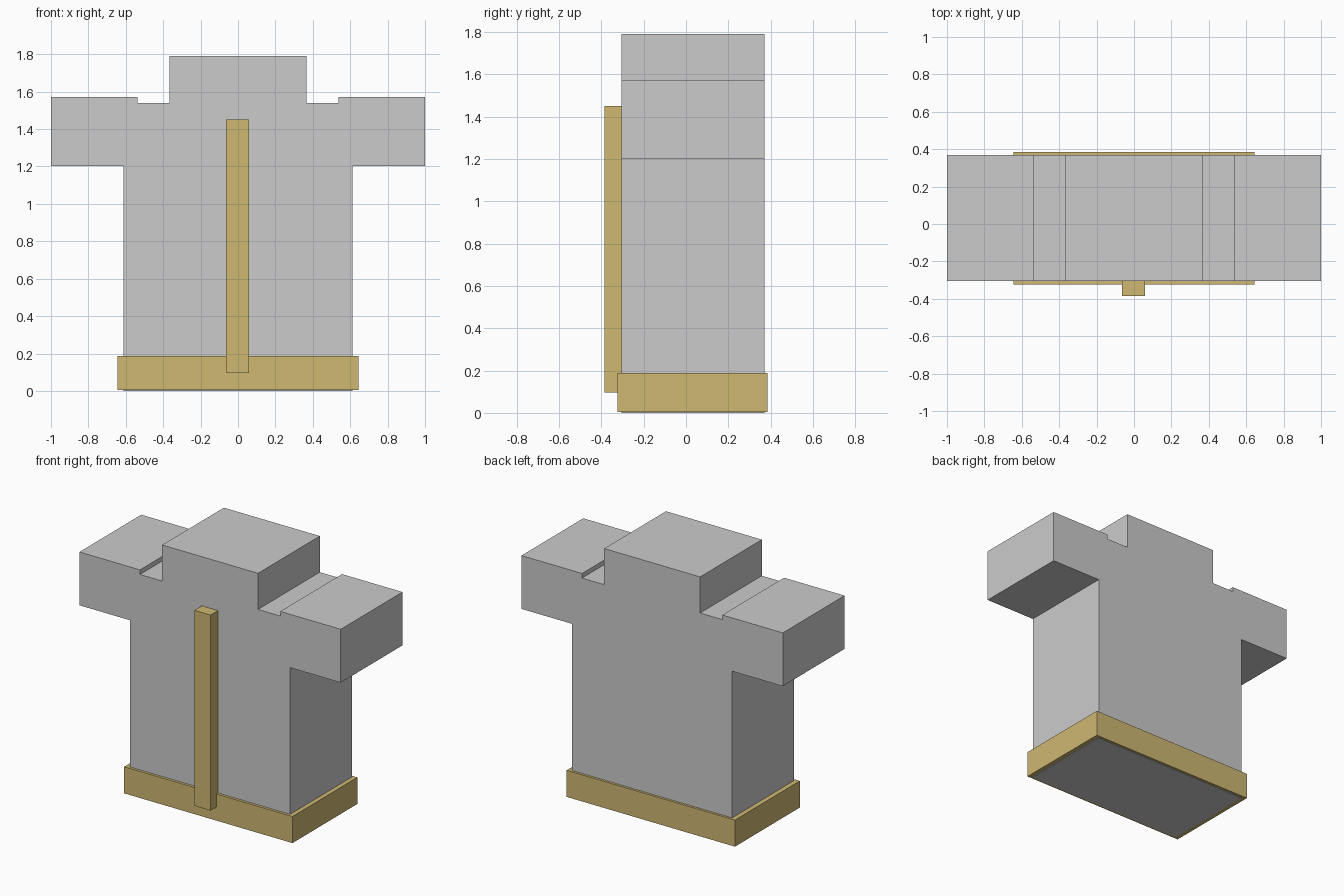
import bpy, bmesh

if "Cube" in bpy.data.objects:
    bpy.data.objects.remove(bpy.data.objects["Cube"])

gold = bpy.data.materials.new("gold")
gold.diffuse_color = (0.62, 0.48, 0.17, 1)
gold.use_nodes = True
gold.node_tree.nodes["Principled BSDF"].inputs["Base Color"].default_value = gold.diffuse_color


def extrude_profile(name, points, y0, y1, material=None):
    """Extrude an x-z outline from y0 to y1."""
    bm = bmesh.new()
    face = bm.faces.new([bm.verts.new((x, y0, z)) for x, z in points])
    result = bmesh.ops.extrude_face_region(bm, geom=[face])
    moved = [v for v in result["geom"] if isinstance(v, bmesh.types.BMVert)]
    bmesh.ops.translate(bm, verts=moved, vec=(0, y1 - y0, 0))
    bmesh.ops.recalc_face_normals(bm, faces=bm.faces)
    mesh = bpy.data.meshes.new(name)
    bm.to_mesh(mesh)
    bm.free()
    obj = bpy.data.objects.new(name, mesh)
    bpy.context.collection.objects.link(obj)
    if material:
        mesh.materials.append(material)
    return obj


def box(name, x0, x1, y0, y1, z0, z1, material=None):
    return extrude_profile(name, [(x0, z0), (x1, z0), (x1, z1), (x0, z1)],
                           y0, y1, material)


# Jacket: torso, sleeves, shoulder notches and collar in one mirrored outline
half = [(0.612, 0), (0.612, 1.203), (1.0, 1.203), (1.0, 1.572),
        (0.537, 1.572), (0.537, 1.54), (0.367, 1.54), (0.367, 1.79)]
outline = half + [(-x, z) for x, z in reversed(half)]
extrude_profile("jacket_body", outline, -0.305, 0.37)

# Hem band around the bottom, a hair above the body's underside
box("hem_band", -0.645, 0.643, -0.323, 0.386, 0.004, 0.188, gold)

# Front fastening strip
box("front_strip", -0.063, 0.06, -0.386, -0.295, 0.097, 1.45, gold)
